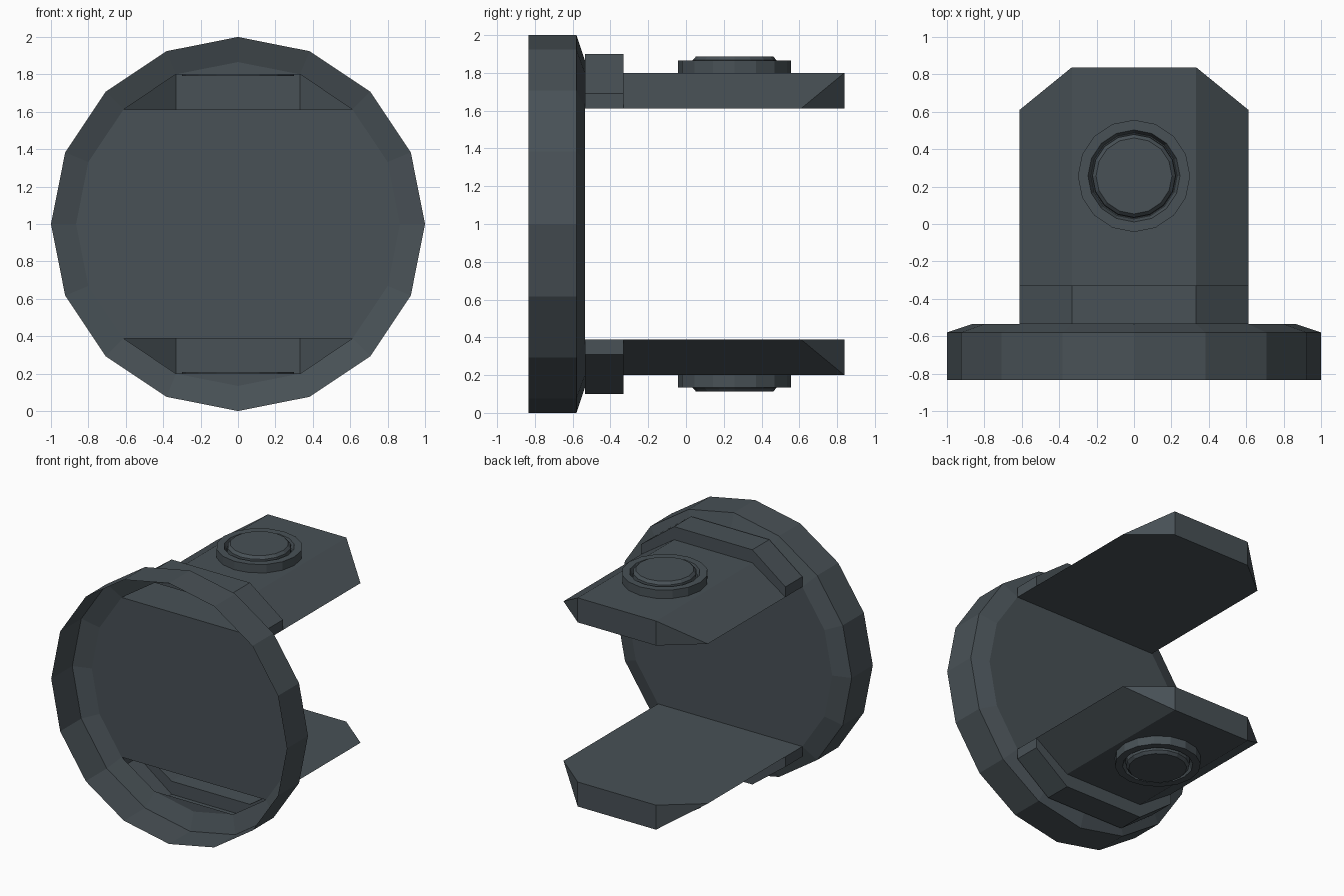
import bpy, bmesh, math

if "Cube" in bpy.data.objects:
    bpy.data.objects.remove(bpy.data.objects["Cube"])

slate = bpy.data.materials.new("dark_slate")
slate.diffuse_color = (0.065, 0.082, 0.093, 1)
slate.use_nodes = True
slate.node_tree.nodes["Principled BSDF"].inputs["Base Color"].default_value = slate.diffuse_color
N = 16


def finish(name, bm):
    bmesh.ops.remove_doubles(bm, verts=bm.verts, dist=0.0005)
    bmesh.ops.recalc_face_normals(bm, faces=bm.faces)
    mesh = bpy.data.meshes.new(name)
    bm.to_mesh(mesh)
    bm.free()
    mesh.materials.append(slate)
    bpy.context.collection.objects.link(bpy.data.objects.new(name, mesh))


def bridge(bm, a, b, closed):
    n = len(a)
    for i in range(n if closed else n - 1):
        j = (i + 1) % n
        bm.faces.new((a[i], a[j], b[j], b[i]))


def loft(bm, rings):
    loops = [[bm.verts.new(p) for p in r] for r in rings]
    for a, b in zip(loops, loops[1:]):
        bridge(bm, a, b, True)
    return loops


# round cup, open at the front, with a chamfered rim at the back
def ring_y(r, y):
    return [(r * math.cos(2 * math.pi * i / N), y, 1 + r * math.sin(2 * math.pi * i / N))
            for i in range(N)]


R = 0.866
bm = bmesh.new()
back = loft(bm, [ring_y(1, -0.835), ring_y(1, -0.58), ring_y(R, -0.535)])[-1]
# back plate stops at the two chords where the hollow arms begin
bm.faces.new([v for v in back if abs(v.co.z - 1) < R * 0.72])
finish("round_cup", bm)

# arm cross-section and the raised collar around its base
X1, X2, Z1, Z2 = 0.332, 0.612, 0.612, 0.80
arm = [(-X2, Z1), (-X1, Z2), (X1, Z2), (X2, Z1)]
collar = [(-X2, 0.69), (-X1, 0.90), (X1, 0.90), (X2, 0.69)]

for s, side in ((1, "upper"), (-1, "lower")):
    bm = bmesh.new()

    def row(profile, ys):
        return [bm.verts.new((x, y, 1 + s * z)) for (x, z), y in zip(profile, ys)]

    # hollow arm with collar
    base = row(arm, [-0.535] * 4)
    collar_ring = [(-X2, Z1)] + collar + [(X2, Z1)]
    c0 = row(collar, [-0.535] * 4)
    c1 = row(collar, [-0.33] * 4)
    step = row(arm, [-0.33] * 4)
    tip = row(arm, [0.61, 0.838, 0.838, 0.61])
    for a, b in ((base, c0), (c0, c1), (c1, step), (step, tip)):
        bridge(bm, a, b, False)
    for k in (0, 3):
        bm.faces.new((base[k], c0[k], c1[k], step[k]))
    # pointed end and flat inner face
    low = [bm.verts.new((x, 0.838, 1 + s * Z1)) for x in (-X1, X1)]
    bm.faces.new((tip[0], tip[1], low[0]))
    bm.faces.new((tip[1], tip[2], low[1], low[0]))
    bm.faces.new((tip[2], tip[3], low[1]))
    bm.faces.new((base[0], step[0], tip[0], low[0], low[1], tip[3], step[3], base[3]))
    finish(side + "_arm", bm)

    # round boss with a groove and a raised centre
    bm = bmesh.new()
    rings = [[(r * math.cos(2 * math.pi * i / N), 0.257 + r * math.sin(2 * math.pi * i / N), 1 + s * z)
              for i in range(N)]
             for r, z in ((0.30, 0.79), (0.30, 0.865), (0.246, 0.865), (0.23, 0.825),
                          (0.225, 0.825), (0.222, 0.868), (0.203, 0.888))]
    loops = loft(bm, rings)
    bm.faces.new(loops[0])
    bm.faces.new(loops[-1])
    finish(side + "_boss", bm)
